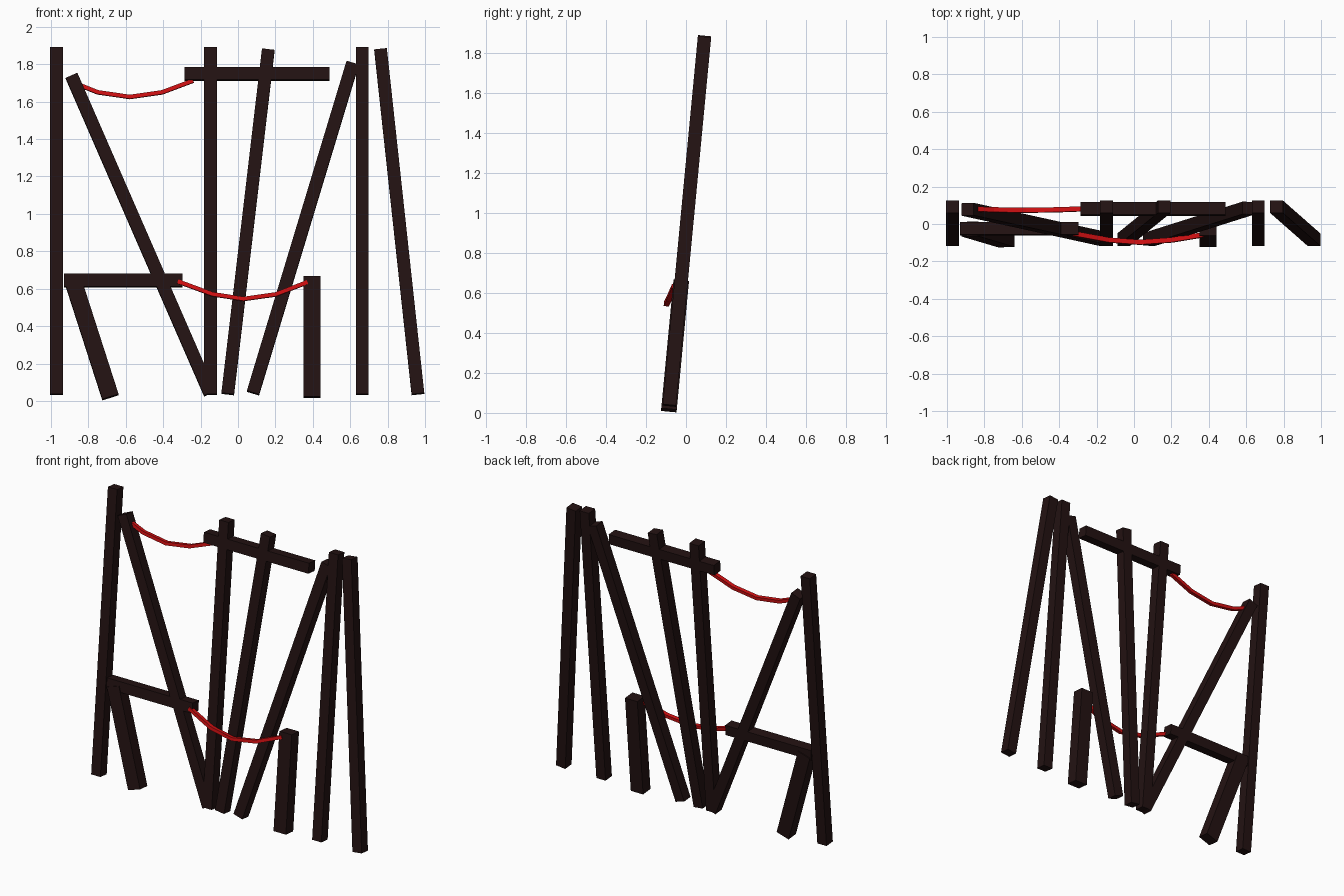
import bpy, bmesh
from mathutils import Vector, Matrix

old = bpy.data.objects.get("Cube")
if old:
    bpy.data.objects.remove(old, do_unlink=True)


def material(name, color):
    m = bpy.data.materials.new(name)
    m.use_nodes = True
    m.diffuse_color = color
    m.node_tree.nodes["Principled BSDF"].inputs["Base Color"].default_value = color
    return m


wood = material("dark brown wood", (0.017, 0.006, 0.006, 1))
red = material("red rope", (0.65, 0.005, 0.006, 1))

# All timbers lie in one plane that leans slightly backwards
LEAN = 0.0954
NORMAL = Vector((0, -1, LEAN)).normalized()


def on_plane(x, z):
    return Vector((x, -0.087 + LEAN * z, z))


def finish(name, bm, mat):
    bmesh.ops.recalc_face_normals(bm, faces=bm.faces)
    mesh = bpy.data.meshes.new(name)
    bm.to_mesh(mesh)
    bm.free()
    mesh.materials.append(mat)
    obj = bpy.data.objects.new(name, mesh)
    bpy.context.collection.objects.link(obj)
    return obj


def beam(name, start, end, width=0.068, depth=0.067):
    a, b = on_plane(*start), on_plane(*end)
    axis = (b - a).normalized()
    side = axis.cross(NORMAL)
    frame = Matrix((side, NORMAL, axis)).transposed().to_4x4()
    bm = bmesh.new()
    bmesh.ops.create_cube(bm, size=1)
    bmesh.ops.scale(bm, vec=(width, depth, (b - a).length), verts=bm.verts)
    bmesh.ops.transform(bm, matrix=Matrix.Translation((a + b) / 2) @ frame, verts=bm.verts)
    return finish(name, bm, wood)


def rope(name, points, height=0.022, depth=0.026):
    # Square cord swept along a sagging path
    pts = [Vector(p) for p in points]
    bm = bmesh.new()
    rings = []
    for i, p in enumerate(pts):
        tangent = (pts[min(i + 1, len(pts) - 1)] - pts[max(i - 1, 0)]).normalized()
        up = tangent.cross(NORMAL).normalized() * height / 2
        out = up.cross(tangent).normalized() * depth / 2
        rings.append([bm.verts.new(p + up * s + out * t)
                      for s, t in ((1, 1), (1, -1), (-1, -1), (-1, 1))])
    for r, q in zip(rings, rings[1:]):
        for k in range(4):
            j = (k + 1) % 4
            bm.faces.new((r[k], r[j], q[j], q[k]))
    bm.faces.new(rings[0])
    bm.faces.new(rings[-1])
    return finish(name, bm, red)


# Tall upright posts
for name, x in (("right_post", -0.97), ("middle_post", -0.147), ("left_post", 0.664)):
    beam(name, (x, 0.035), (x, 1.889))

# Slanted timbers
beam("right_diagonal", (-0.15, 0.04), (-0.89, 1.738))
beam("middle_diagonal", (-0.055, 0.037), (0.162, 1.878))
beam("left_diagonal", (0.08, 0.042), (0.613, 1.806))
beam("outer_left_diagonal", (0.962, 0.037), (0.762, 1.88))

# Short thick supports
beam("short_post", (0.395, 0.02), (0.395, 0.664), 0.091, 0.078)
beam("short_leg", (-0.682, 0.02), (-0.88, 0.635), 0.091, 0.078)

# Crossbars
beam("upper_crossbar", (-0.287, 1.748), (0.49, 1.748))
beam("lower_crossbar", (-0.93, 0.643), (-0.297, 0.643))

# Sagging ropes
rope("upper_rope", [(-0.85, 0.08, 1.69), (-0.75, 0.076, 1.65), (-0.578, 0.073, 1.625),
                    (-0.405, 0.076, 1.65), (-0.24, 0.082, 1.712)])
rope("lower_rope", [(-0.32, -0.052, 0.638), (-0.135, -0.086, 0.57), (0.03, -0.098, 0.545),
                    (0.2, -0.086, 0.569), (0.37, -0.058, 0.634)])
